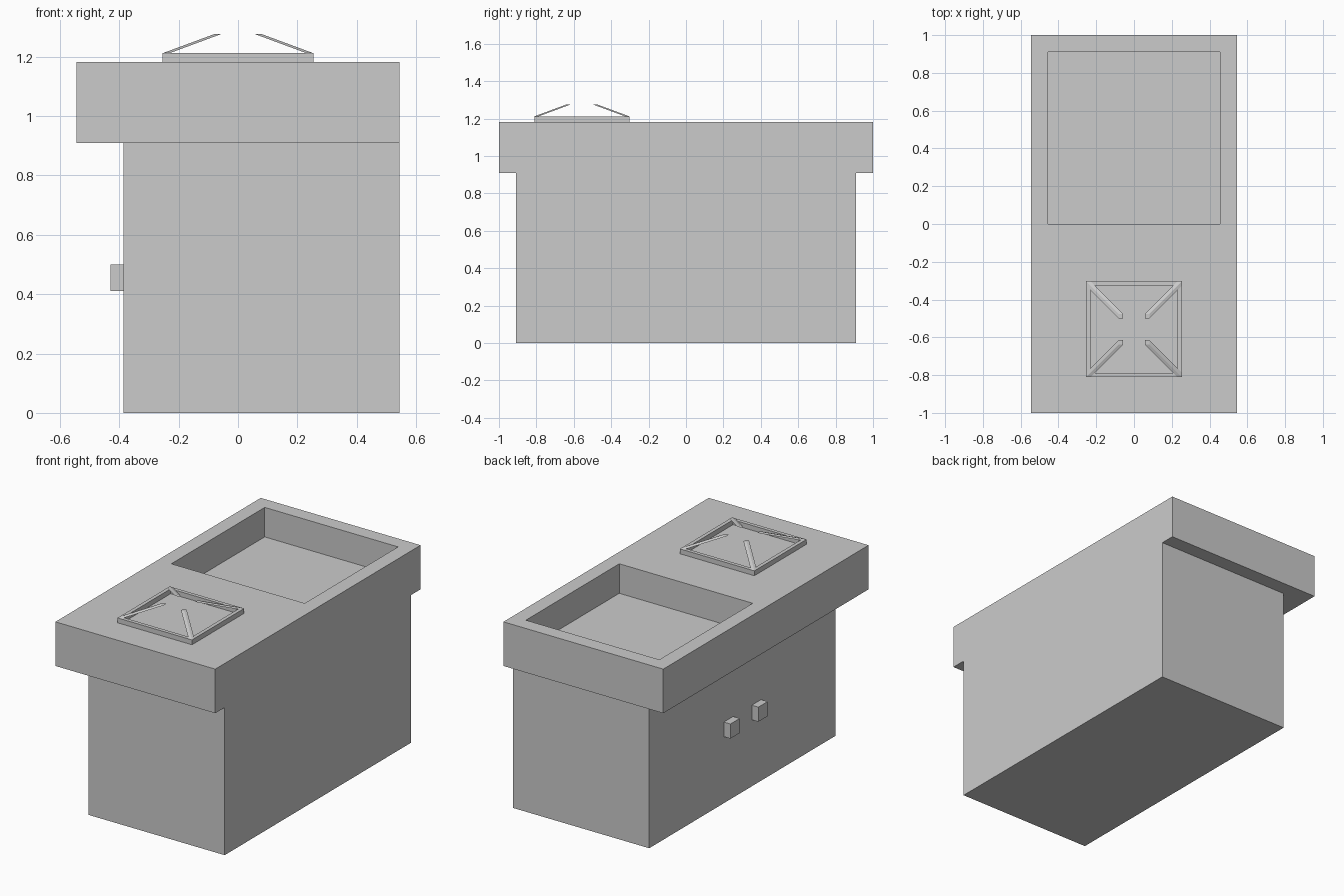
import bpy, bmesh
from mathutils import Vector

if "Cube" in bpy.data.objects:
    bpy.data.objects.remove(bpy.data.objects["Cube"])


def finish(bm, name):
    bmesh.ops.recalc_face_normals(bm, faces=bm.faces[:])
    mesh = bpy.data.meshes.new(name)
    bm.to_mesh(mesh)
    bm.free()
    ob = bpy.data.objects.new(name, mesh)
    bpy.context.collection.objects.link(ob)
    return ob


def add_box(bm, lo, hi):
    verts = bmesh.ops.create_cube(bm, size=1)["verts"]
    for v in verts:
        v.co = Vector(hi[i] if v.co[i] > 0 else lo[i] for i in range(3))
    return verts


def inset_and_extrude(bm, up, lo, hi, z):
    """Inset the face looking up/down to a rectangle, then push it to height z."""
    face = next(f for f in bm.faces if f.normal.z * up > 0.9)
    mid = face.calc_center_median()
    bmesh.ops.inset_individual(bm, faces=[face], thickness=0.05)
    for v in face.verts:
        v.co.x = hi[0] if v.co.x > mid.x else lo[0]
        v.co.y = hi[1] if v.co.y > mid.y else lo[1]
    moved = bmesh.ops.extrude_discrete_faces(bm, faces=[face])["faces"][0]
    for v in moved.verts:
        v.co.z = z


# Counter with the sunken basin and the cabinet below, as one shell
bm = bmesh.new()
add_box(bm, (-0.545, -1, 0.91), (0.545, 1, 1.182))
bm.normal_update()
inset_and_extrude(bm, 1, (-0.455, 0), (0.455, 0.91), 1.0)
inset_and_extrude(bm, -1, (-0.385, -0.908), (0.545, 0.908), 0)
bmesh.ops.remove_doubles(bm, verts=bm.verts[:], dist=0.0005)
finish(bm, "kitchen_counter")

# Two door handles on the left side
for name, y in (("front_handle", -0.136), ("back_handle", 0.136)):
    bm = bmesh.new()
    add_box(bm, (-0.43, y - 0.045, 0.41), (-0.385, y + 0.045, 0.5))
    finish(bm, name)

# Burner: square frame
CY, OUT, W = -0.557, 0.254, 0.023
Z0, Z1, Z2 = 1.182, 1.212, 1.276
IN = OUT - W
bm = bmesh.new()
rings = [[bm.verts.new((sx * r, CY + sy * r, z))
          for sx, sy in ((-1, -1), (1, -1), (1, 1), (-1, 1))]
         for r, z in ((OUT, Z0), (OUT, Z1), (IN, Z1), (IN, Z0))]
for a, b in zip(rings, rings[1:] + rings[:1]):
    for i in range(4):
        j = (i + 1) % 4
        bm.faces.new((a[i], a[j], b[j], b[i]))
finish(bm, "burner_frame")

# Burner: four slanted prongs rising from the corners towards the middle
bm = bmesh.new()
TIP = 0.058
for sx in (-1, 1):
    for sy in (-1, 1):
        for v in add_box(bm, (0, 0, 0), (W, W, 1)):
            r, z = (TIP, Z2) if v.co.z > 0.5 else (IN, Z1)
            v.co = (sx * (r + v.co.x), CY + sy * (r + v.co.y), z)
finish(bm, "burner_prongs")
